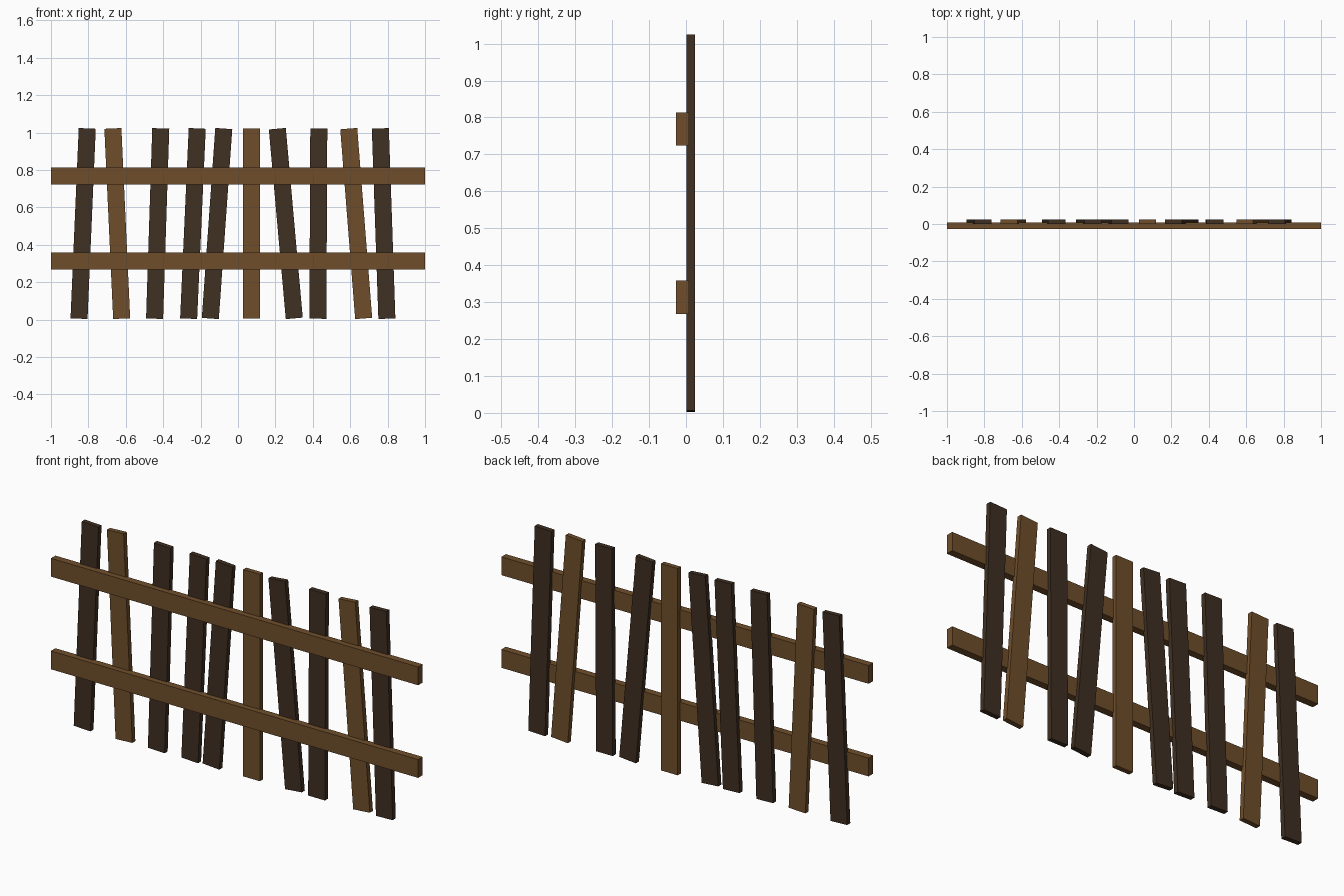
import bpy
from math import atan2

if "Cube" in bpy.data.objects:
    bpy.data.objects.remove(bpy.data.objects["Cube"])


def material(name, rgb):
    m = bpy.data.materials.new(name)
    m.diffuse_color = (*rgb, 1)
    m.use_nodes = True
    m.node_tree.nodes["Principled BSDF"].inputs["Base Color"].default_value = m.diffuse_color
    return m


brown = material("brown_wood", (0.162, 0.076, 0.024))
dark = material("dark_wood", (0.051, 0.029, 0.016))


def board(name, centre, size, mat, lean=0):
    bpy.ops.mesh.primitive_cube_add(size=1, location=centre, rotation=(0, lean, 0))
    ob = bpy.context.object
    ob.name = name
    ob.scale = size
    ob.data.materials.append(mat)
    bpy.ops.object.transform_apply(location=False, rotation=False, scale=True)


# Two horizontal rails on the front
for name, z in (("lower_rail", 0.313), ("upper_rail", 0.769)):
    board(name, (0, -0.0095, z), (2, 0.035, 0.09), brown)

# Crooked pickets: x at the bottom, x at the top, wood
pickets = [
    (-0.850, -0.806, dark), (-0.622, -0.669, brown), (-0.446, -0.413, dark),
    (-0.264, -0.218, dark), (-0.148, -0.076, dark), (0.073, 0.073, brown),
    (0.301, 0.210, dark), (0.427, 0.432, dark), (0.672, 0.592, brown),
    (0.796, 0.761, dark),
]
LENGTH = 1.018
for i, (x0, x1, mat) in enumerate(pickets, 1):
    board(f"picket_{i:02d}", ((x0 + x1) / 2, 0.013, 0.514),
          (0.091, 0.024, LENGTH), mat, atan2(x1 - x0, LENGTH))
